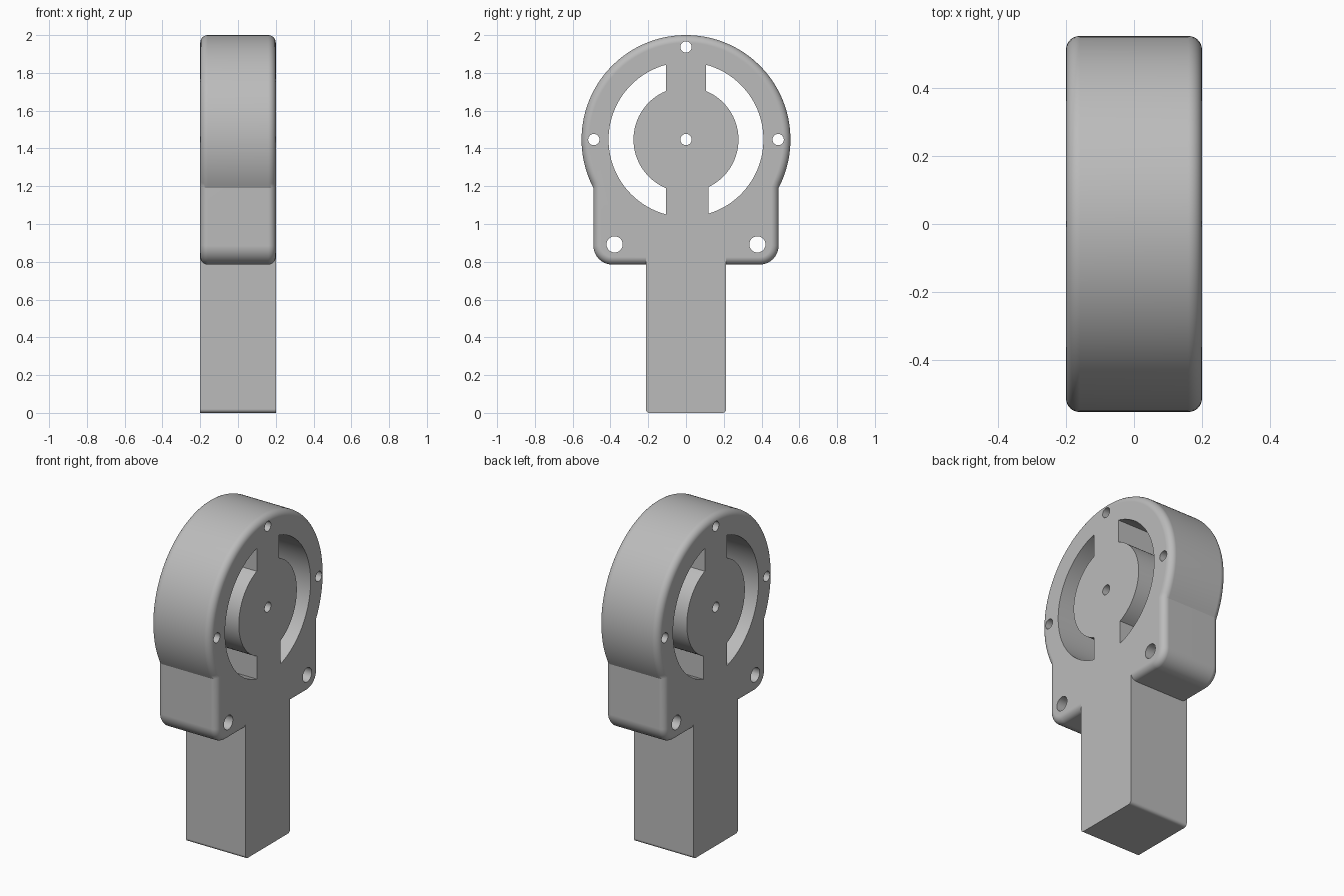
import bpy, bmesh, math

cube = bpy.data.objects.get("Cube")
if cube:
    bpy.data.objects.remove(cube, do_unlink=True)

HALF = 0.2          # half thickness
CZ, R = 1.447, 0.553  # ring centre height and radius

grey = bpy.data.materials.new("light grey")
grey.use_nodes = True
grey.diffuse_color = (0.5, 0.5, 0.5, 1)
grey.node_tree.nodes["Principled BSDF"].inputs["Base Color"].default_value = (0.5, 0.5, 0.5, 1)


def arc(cy, cz, r, a0, a1, steps):
    """Points in the side plane, angles in radians from +y."""
    return [(cy + r * math.cos(a0 + (a1 - a0) * i / steps),
             cz + r * math.sin(a0 + (a1 - a0) * i / steps)) for i in range(steps + 1)]


def prism(name, outline, half, round_edge=0):
    """Extrude a side outline along x, optionally rounding both face rims."""
    bm = bmesh.new()
    left = bm.faces.new([bm.verts.new((-half, y, z)) for y, z in outline])
    moved = bmesh.ops.extrude_face_region(bm, geom=[left])["geom"]
    bmesh.ops.translate(bm, verts=[v for v in moved if isinstance(v, bmesh.types.BMVert)],
                        vec=(2 * half, 0, 0))
    bmesh.ops.recalc_face_normals(bm, faces=bm.faces)
    if round_edge:
        rim = [e for e in bm.edges if abs(e.verts[0].co.x - e.verts[1].co.x) < 1e-5]
        bmesh.ops.bevel(bm, geom=rim, offset=round_edge, segments=6, profile=0.5,
                        affect='EDGES', clamp_overlap=False)
    mesh = bpy.data.meshes.new(name)
    bm.to_mesh(mesh)
    bm.free()
    mesh.materials.append(grey)
    obj = bpy.data.objects.new(name, mesh)
    bpy.context.collection.objects.link(obj)
    return obj


def combine(target, tool, operation):
    mod = target.modifiers.new(tool.name, 'BOOLEAN')
    mod.operation, mod.solver, mod.object = operation, 'EXACT', tool
    bpy.ops.object.select_all(action='DESELECT')
    bpy.context.view_layer.objects.active = target
    target.select_set(True)
    bpy.ops.object.modifier_apply(modifier=mod.name)
    bpy.data.objects.remove(tool, do_unlink=True)


# Round head with a square base
W, BOTTOM, CORNER = 0.49, 0.785, 0.1
start = -math.acos(W / R)
outline = arc(0, CZ, R, start, math.pi - start, 96)
outline += arc(-W + CORNER, BOTTOM + CORNER, CORNER, math.pi, 1.5 * math.pi, 10)
outline += arc(W - CORNER, BOTTOM + CORNER, CORNER, 1.5 * math.pi, 2 * math.pi, 10)
housing = prism("housing", outline, HALF, 0.04)

# Stem with rounded lower corners
S, SR = 0.213, 0.02
stem = prism("stem", [(S, 1.0), (-S, 1.0)]
             + arc(-S + SR, SR, SR, math.pi, 1.5 * math.pi, 5)
             + arc(S - SR, SR, SR, 1.5 * math.pi, 2 * math.pi, 5), HALF)
combine(housing, stem, 'UNION')

# Curved windows either side of the hub
OUTER, INNER = 0.41, 0.278
for side, low in ((1, 0.12), (-1, 0.105)):
    top = 0.105
    pts = arc(0, CZ, OUTER, -math.acos(low / OUTER), math.acos(top / OUTER), 40)
    pts += arc(0, CZ, INNER, math.acos(top / INNER), -math.acos(low / INNER), 32)
    combine(housing, prism("window_cutter", [(side * y, z) for y, z in pts], 0.3), 'DIFFERENCE')

# Screw holes, centre hole and mounting holes
holes = [(0, CZ, 0.03), (0, 1.937, 0.03)]
for side in (-1, 1):
    holes += [(side * 0.488, CZ, 0.03), (side * 0.378, 0.892, 0.043)]
for y, z, r in holes:
    combine(housing, prism("hole_cutter", arc(y, z, r, 0, 2 * math.pi, 24)[:-1], 0.3), 'DIFFERENCE')

# Smooth the curved walls, keep faces flat
bpy.ops.object.shade_smooth_by_angle(angle=math.radians(24))
weighted = housing.modifiers.new("flat_faces", 'WEIGHTED_NORMAL')
weighted.keep_sharp = True
